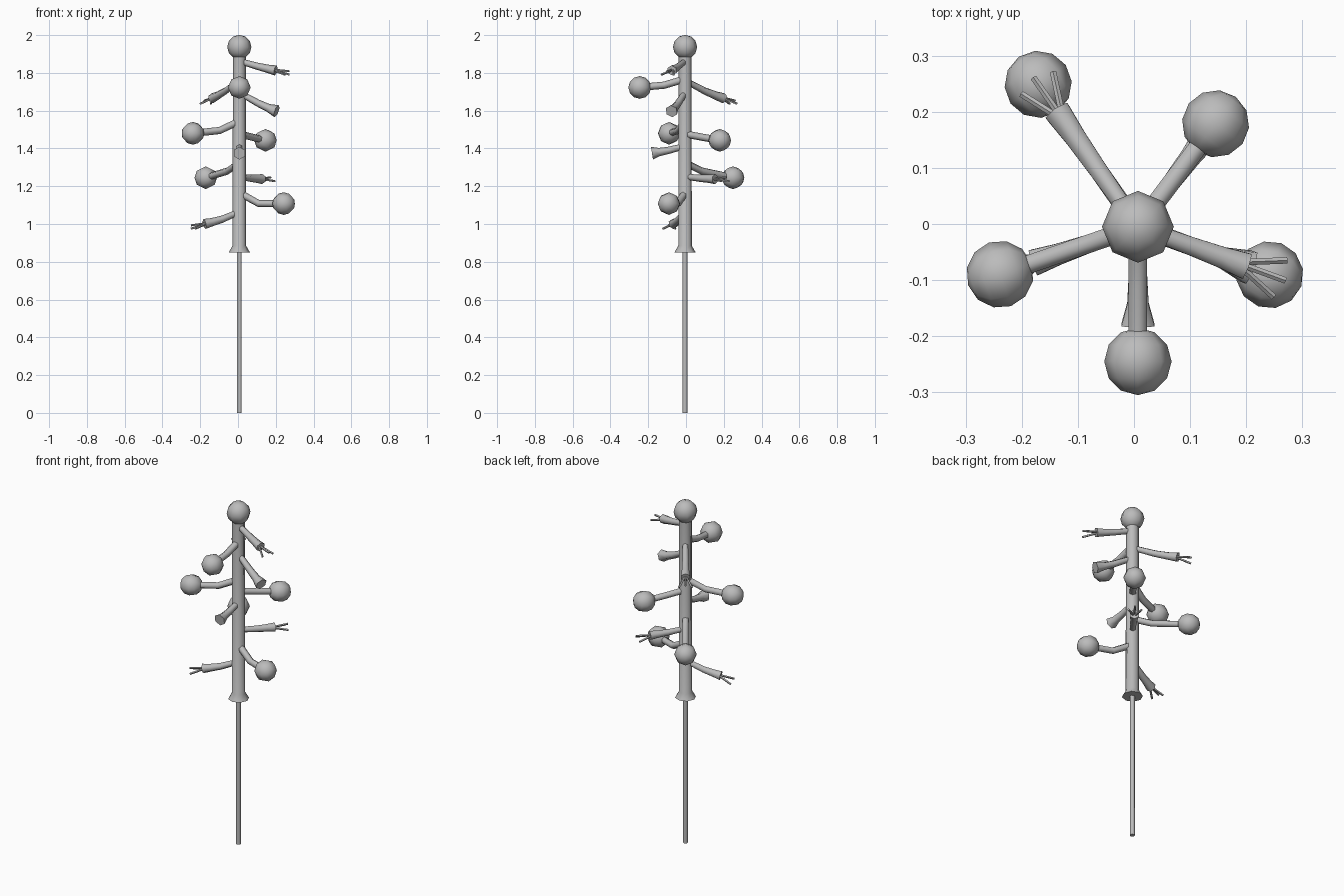
import bpy
import bmesh
from math import cos, sin, pi, radians
from mathutils import Vector, Matrix

if "Cube" in bpy.data.objects:
    bpy.data.objects.remove(bpy.data.objects["Cube"], do_unlink=True)

CENTRE = Vector((0.007, -0.005, 0))
UP = Vector((0, 0, 1))

GREY = (0.5, 0.5, 0.5, 1)
grey = bpy.data.materials.new("plain grey")
grey.use_nodes = True
grey.diffuse_color = GREY
grey.node_tree.nodes["Principled BSDF"].inputs["Base Color"].default_value = GREY


def finish(bm, name, angle):
    """Turn a bmesh into a shaded object."""
    bmesh.ops.recalc_face_normals(bm, faces=bm.faces)
    mesh = bpy.data.meshes.new(name)
    bm.to_mesh(mesh)
    bm.free()
    mesh.materials.append(grey)
    obj = bpy.data.objects.new(name, mesh)
    bpy.context.collection.objects.link(obj)
    bpy.ops.object.select_all(action="DESELECT")
    obj.select_set(True)
    bpy.context.view_layer.objects.active = obj
    bpy.ops.object.shade_smooth_by_angle(angle=radians(angle))
    return obj


def tube(name, points, radii, sides, angle=62):
    """Loft a capped tube through points, one ring per point."""
    bm = bmesh.new()
    rings = []
    for i, (p, r) in enumerate(zip(points, radii)):
        along = (points[min(i + 1, len(points) - 1)] - points[max(i - 1, 0)]).normalized()
        hint = UP if abs(along.z) < 0.9 else Vector((0, 1, 0))
        side = along.cross(hint).normalized()
        top = side.cross(along)
        rings.append([bm.verts.new(p + r * (top * cos(2 * pi * k / sides) + side * sin(2 * pi * k / sides)))
                      for k in range(sides)])
    for a, b in zip(rings, rings[1:]):
        for k in range(sides):
            n = (k + 1) % sides
            bm.faces.new((a[k], a[n], b[n], b[k]))
    bm.faces.new(rings[0])
    bm.faces.new(rings[-1])
    return finish(bm, name, angle)


def ball(name, centre, radius, axis):
    """Low-poly ball with its poles along the given axis."""
    turn = axis.to_track_quat("Z", "Y").to_matrix().to_4x4()
    bm = bmesh.new()
    bmesh.ops.create_uvsphere(bm, u_segments=8, v_segments=6, radius=radius,
                              matrix=Matrix.Translation(centre) @ turn)
    return finish(bm, name, 50)


def branch(number, heading, kind, reach, z_start, z_mid, z_end):
    """Sagging branch that ends in a ball, a flare or a spray of twigs."""
    out = Vector((cos(radians(heading)), sin(radians(heading)), 0))
    across = UP.cross(out)

    def at(distance, z):
        return CENTRE + out * distance + UP * z

    name = f"{kind}_branch_{number}"
    if kind == "ball":
        points = [at(0.01, z_start), at(0.04, z_start * 0.7 + z_mid * 0.3), at(0.11, z_mid), at(reach, z_end)]
        tube(name, points, (0.02, 0.019, 0.019, 0.019), 6)
        ball(f"{name}_tip", points[-1], 0.06, out)
        return
    flare = 0.034 if kind == "flared" else 0.027
    points = [at(0.01, z_start), at(reach * 0.5, z_mid),
              at(reach * 0.78, z_mid * 0.4 + z_end * 0.6), at(reach, z_end)]
    tube(name, points, (0.016, 0.019, 0.022, flare), 6)
    if kind == "twig":
        slope = (points[-1] - points[1]).normalized()
        root = points[-1] - slope * 0.02
        for k, (spread, lift) in enumerate(((-0.4, -0.1), (0, 0.12), (0.4, -0.1))):
            aim = (slope + across * spread + UP * lift).normalized()
            tube(f"{name}_twig_{k + 1}", [root, root + aim * 0.095], (0.006, 0.006), 5)


# Thin stick, trunk with flared foot, and top ball
tube("stick", [CENTRE, CENTRE + UP * 0.87], (0.014, 0.014), 6)
tube("trunk", [CENTRE + UP * z for z in (0.85, 0.885, 1.92)], (0.056, 0.036, 0.034), 8, 50)
ball("top_ball", CENTRE + UP * 1.937, 0.064, UP)

# Branches around the trunk: heading, ending, reach, heights at root, middle and tip
FRONT, FRONT_LEFT, BACK_LEFT, BACK_RIGHT, FRONT_RIGHT = -90, -20, 53, 125, 199
branches = [
    (FRONT_LEFT, "twig", 0.205, 1.86, 1.835, 1.813),
    (FRONT, "ball", 0.24, 1.765, 1.735, 1.723),
    (BACK_RIGHT, "twig", 0.25, 1.755, 1.705, 1.665),
    (FRONT_LEFT, "flared", 0.21, 1.69, 1.64, 1.597),
    (FRONT_RIGHT, "ball", 0.26, 1.54, 1.495, 1.48),
    (BACK_LEFT, "ball", 0.23, 1.475, 1.46, 1.443),
    (FRONT, "flared", 0.175, 1.41, 1.39, 1.375),
    (BACK_RIGHT, "ball", 0.31, 1.32, 1.28, 1.245),
    (BACK_LEFT, "twig", 0.2, 1.25, 1.242, 1.238),
    (FRONT_LEFT, "ball", 0.25, 1.16, 1.108, 1.108),
    (FRONT_RIGHT, "twig", 0.195, 1.06, 1.025, 1.0),
]
for number, spec in enumerate(branches, 1):
    branch(number, *spec)
